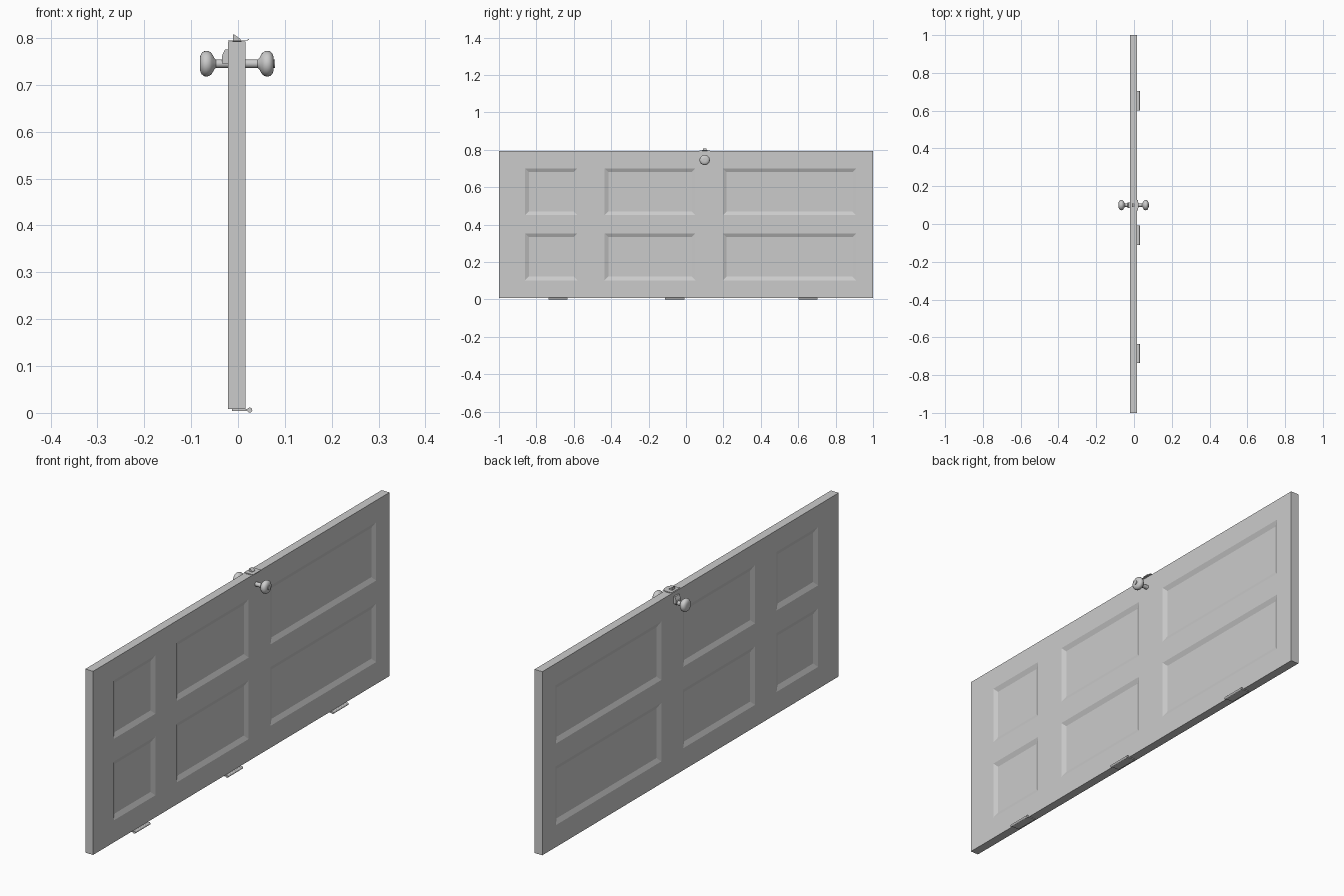
import bpy, bmesh, math

if "Cube" in bpy.data.objects:
    bpy.data.objects.remove(bpy.data.objects["Cube"])

X0, X1, Z0, Z1 = -0.0215, 0.0155, 0.008, 0.792
KY, KZ = 0.10, 0.745


def finish(name, bm, smooth=False):
    bmesh.ops.remove_doubles(bm, verts=bm.verts, dist=1e-6)
    bmesh.ops.recalc_face_normals(bm, faces=bm.faces)
    me = bpy.data.meshes.new(name)
    bm.to_mesh(me)
    bm.free()
    ob = bpy.data.objects.new(name, me)
    bpy.context.collection.objects.link(ob)
    if smooth:
        bpy.ops.object.select_all(action='DESELECT')
        ob.select_set(True)
        bpy.context.view_layer.objects.active = ob
        bpy.ops.object.shade_smooth_by_angle(angle=math.radians(35))
    return ob


def prism(name, profile, y0, y1):
    """Extrude an (x, z) outline along y."""
    bm = bmesh.new()
    face = bm.faces.new([bm.verts.new((x, y0, z)) for x, z in profile])
    ext = bmesh.ops.extrude_face_region(bm, geom=[face])['geom']
    verts = [v for v in ext if isinstance(v, bmesh.types.BMVert)]
    bmesh.ops.translate(bm, verts=verts, vec=(0, y1 - y0, 0))
    return finish(name, bm)


def box(name, x0, x1, y0, y1, z0, z1):
    return prism(name, [(x0, z0), (x1, z0), (x1, z1), (x0, z1)], y0, y1)


def lathe_x(name, profile, y, z, n=24):
    """Spin an (x, radius) profile around the x axis."""
    bm = bmesh.new()
    pts = [bm.verts.new((x, y, z + r)) for x, r in profile]
    edges = [bm.edges.new(p) for p in zip(pts, pts[1:])]
    bmesh.ops.spin(bm, geom=pts + edges, cent=(0, y, z), axis=(1, 0, 0),
                   angle=2 * math.pi, steps=n)
    return finish(name, bm, True)


# Door slab with six sunken panels on each side
ys = [-1, -0.86, -0.58, -0.435, 0.05, 0.197, 0.91, 1]
zs = [Z0, 0.102, 0.353, 0.45, 0.70, Z1]
bm = bmesh.new()
panels = []
for x, flip in ((X0, True), (X1, False)):
    grid = [[bm.verts.new((x, y, z)) for z in zs] for y in ys]
    for i in range(len(ys) - 1):
        for j in range(len(zs) - 1):
            q = [grid[i][j], grid[i + 1][j], grid[i + 1][j + 1], grid[i][j + 1]]
            f = bm.faces.new(q[::-1] if flip else q)
            if i % 2 and j % 2:
                panels.append(f)
    rim = grid[0][:] + [c[-1] for c in grid[1:-1]] + grid[-1][::-1] + [c[0] for c in grid[-2:0:-1]]
    if flip:
        back = rim
for k in range(len(rim)):
    m = (k + 1) % len(rim)
    bm.faces.new((back[k], back[m], rim[m], rim[k]))
bm.normal_update()
bmesh.ops.inset_individual(bm, faces=panels, thickness=0.028, depth=-0.009)
finish("door_slab", bm)

# Knobs on both sides
knob = [(0.0, 0.009), (0.042, 0.009), (0.046, 0.013), (0.051, 0.022), (0.056, 0.026),
        (0.062, 0.0275), (0.068, 0.0265), (0.073, 0.022), (0.076, 0.015), (0.076, 0)]
lathe_x("inner_knob", [(x, r) for x, r in knob], KY, KZ)
lathe_x("outer_knob", [(-x - 0.005, r) for x, r in knob], KY, KZ)
lathe_x("lock_button", [(0.072, 0.009), (0.079, 0.009), (0.079, 0)], KY, KZ, 16)

# Wedge-shaped catch beside the outer knob
prism("catch_block", [(-0.034, KZ), (-0.020, KZ), (-0.020, 0.775), (-0.028, 0.775), (-0.034, 0.762)],
      KY - 0.015, KY + 0.015)

# Latch: strike plate with bent lip, face plate and slanted bolt
box("strike_plate", -0.021, 0.021, KY - 0.028, KY + 0.028, 0.7945, 0.796)
prism("strike_lip", [(0.015, 0.7945), (0.021, 0.7945), (0.024, 0.797), (0.023, 0.798), (0.020, 0.796), (0.015, 0.796)],
      KY - 0.015, KY + 0.015)
box("latch_plate", -0.012, 0.008, KY - 0.028, KY + 0.028, 0.791, 0.7935)
prism("latch_bolt", [(-0.011, 0.78), (0.005, 0.78), (0.005, 0.798), (-0.008, 0.807), (-0.011, 0.807)],
      KY - 0.009, KY + 0.009)

# Three hinges along the bottom edge
for n, y in enumerate((-0.685, -0.06, 0.652)):
    box(f"hinge_leaf_{n}", -0.013, 0.025, y - 0.051, y + 0.051, 0.004, 0.0083)
    ring = [(0.025 + 0.0055 * math.cos(a * math.pi / 6), 0.0058 + 0.0055 * math.sin(a * math.pi / 6))
            for a in range(12)]
    prism(f"hinge_barrel_{n}", ring, y - 0.051, y + 0.051)
